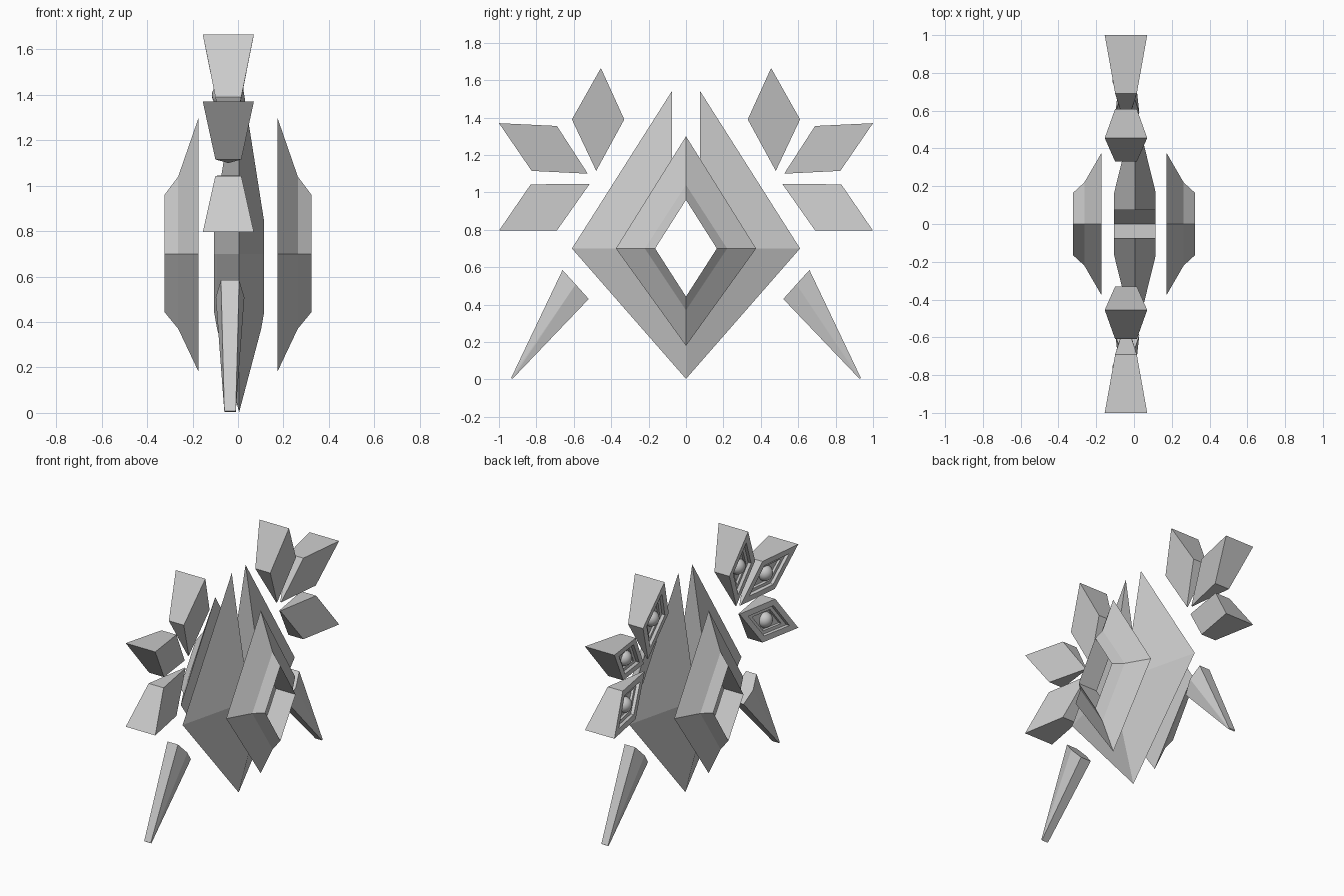
import bpy, bmesh
from mathutils import Vector

if "Cube" in bpy.data.objects:
    bpy.data.objects.remove(bpy.data.objects["Cube"])


def make_object(name, bm):
    bmesh.ops.recalc_face_normals(bm, faces=bm.faces[:])
    mesh = bpy.data.meshes.new(name)
    bm.to_mesh(mesh)
    bm.free()
    ob = bpy.data.objects.new(name, mesh)
    bpy.context.collection.objects.link(ob)
    return ob


def loft(name, loops, closed_path):
    """Bridge matching outlines into a ring; cap both ends when the outlines are open."""
    bm = bmesh.new()
    rows = [[bm.verts.new(p) for p in loop] for loop in loops]
    n = len(rows[0])
    for a, b in zip(rows, rows[1:] + rows[:1]):
        for i in range(n if closed_path else n - 1):
            j = (i + 1) % n
            bm.faces.new((a[i], a[j], b[j], b[i]))
    if not closed_path:
        bm.faces.new([r[0] for r in rows])
        bm.faces.new([r[-1] for r in rows])
    return make_object(name, bm)


MID = 0.70  # height of the widest point of every diamond


def slotted_diamond(x, half, bottom, top, slot=0.075):
    zs = top - (top - MID) * slot / half
    return [(x, -slot, zs), (x, -half, MID), (x, 0, bottom), (x, half, MID), (x, slot, zs)]


def diamond(x, half, bottom, top):
    return [(x, -half, MID), (x, 0, bottom), (x, half, MID), (x, 0, top)]


OUTER = (0.61, 0.003, 1.66)
BEVEL = (0.22, 0.37, 1.04)
HOLE = (0.165, 0.443, 0.96)

# Central body: hollow diamond with a slot cut through its top
body_x = 0.005
loft("body", [slotted_diamond(body_x + dx, *size) for dx, size in (
    (0, OUTER), (0.097, BEVEL), (0.11, HOLE), (-0.11, HOLE), (-0.097, BEVEL))], False)

# Floating diamond frames on both faces
for label, s in (("right", 1), ("left", -1)):
    loft(f"{label}_frame", [diamond(s * x, *size) for x, size in (
        (0.173, (0.375, 0.18, 1.30)), (0.263, BEVEL), (0.323, HOLE), (0.173, HOLE))], True)

# Crystal shards: outer tip, two sides, inner tip as (y, z)
SHARDS = {
    "upper": [(0.455, 1.665), (0.61, 1.39), (0.48, 1.115), (0.33, 1.39)],
    "middle": [(1.0, 1.37), (0.825, 1.115), (0.525, 1.10), (0.69, 1.355)],
    "lower": [(1.0, 0.795), (0.83, 1.043), (0.515, 1.045), (0.69, 0.797)],
}
SHARD_X = -0.0425
HALF_THICK = (0.1125, 0.057, 0.004, 0.057)


def shard(name, pts, s):
    bm = bmesh.new()
    left, right = ([bm.verts.new((SHARD_X + d * h, s * y, z))
                    for (y, z), h in zip(pts, HALF_THICK)] for d in (-1, 1))
    face = bm.faces.new(left)
    bm.faces.new(right)
    for i in range(4):
        j = (i + 1) % 4
        bm.faces.new((left[i], left[j], right[j], right[i]))
    bmesh.ops.recalc_face_normals(bm, faces=bm.faces[:])
    centre, normal = face.calc_center_median(), face.normal.copy()
    # stepped recess in the back face
    for thick, depth in ((0.038, 0), (0.004, -0.02), (0.022, 0), (0.004, -0.014)):
        bmesh.ops.inset_region(bm, faces=[face], thickness=thick, depth=depth,
                               use_even_offset=True)
    make_object(name, bm)
    # round gem in the recess
    bpy.ops.mesh.primitive_uv_sphere_add(segments=24, ring_count=12, radius=0.052,
                                         location=centre - normal * 0.038)
    gem = bpy.context.object
    gem.name = name + "_gem"
    bpy.ops.object.shade_smooth()


# Lower spikes: six-sided at the top, narrowing to a thin edge at the tip
SPIKE_X = -0.035
SPIKE_TOP = [(0.66, 0.585, 0.04), (0.59, 0.508, 0.063), (0.52, 0.43, 0.04)]


def spike(name, s):
    bm = bmesh.new()
    pts = [(SPIKE_X + h, s * y, z) for y, z, h in SPIKE_TOP]
    pts += [(SPIKE_X - h, s * y, z) for y, z, h in reversed(SPIKE_TOP)]
    for d in (0.025, -0.025):
        pts += [(SPIKE_X + d, s * 0.935, 0.008), (SPIKE_X + d, s * 0.928, 0.003)]
    for p in pts:
        bm.verts.new(Vector(p))
    bmesh.ops.convex_hull(bm, input=bm.verts[:])
    make_object(name, bm)


for side, s in (("back", 1), ("front", -1)):
    for level, pts in SHARDS.items():
        shard(f"{side}_{level}_shard", pts, s)
    spike(f"{side}_spike", s)
